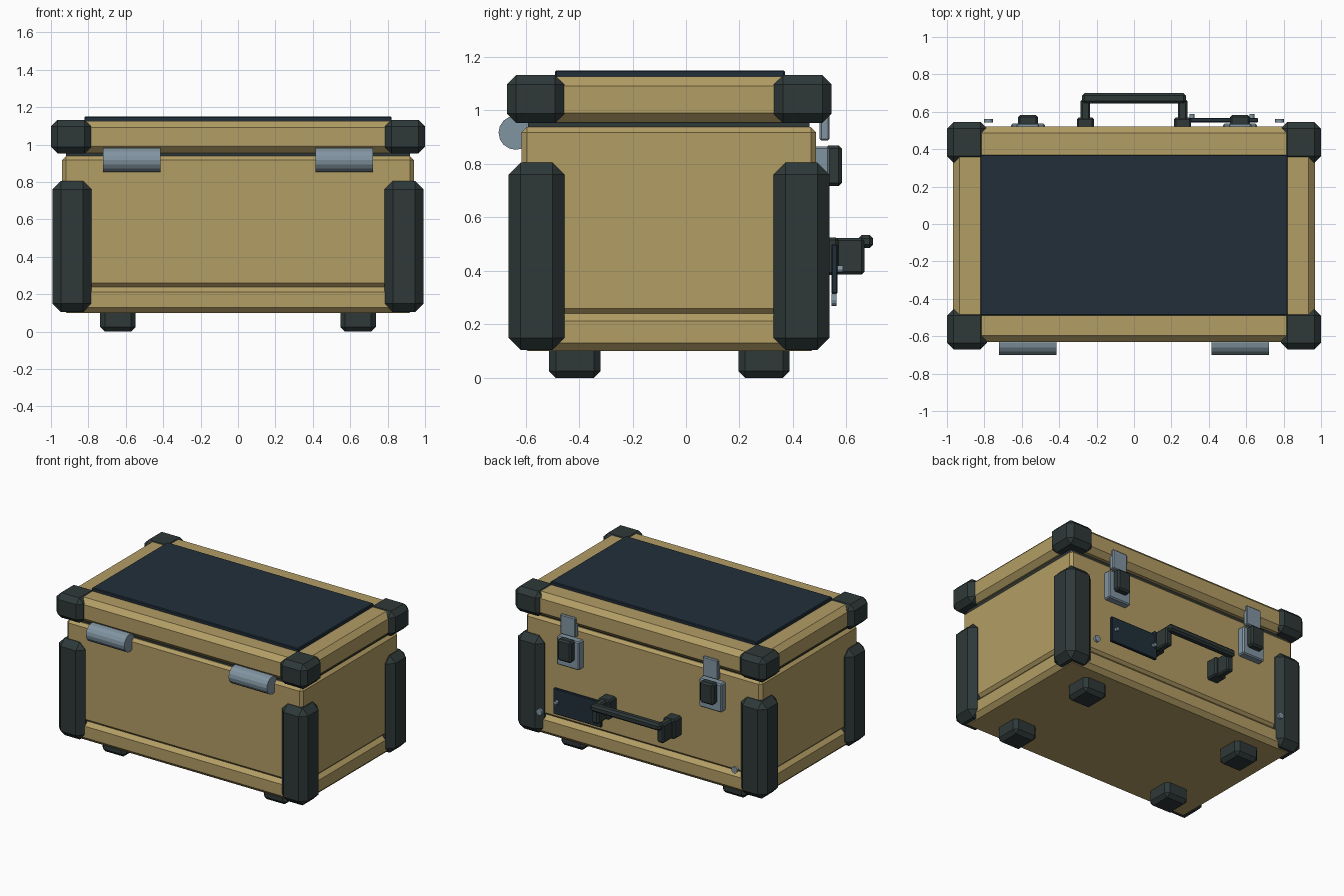
import bpy, bmesh
from math import pi
from mathutils import Matrix, Vector

if "Cube" in bpy.data.objects:
    bpy.data.objects.remove(bpy.data.objects["Cube"])


def material(name, rgb):
    m = bpy.data.materials.new(name)
    m.diffuse_color = (*rgb, 1)
    m.use_nodes = True
    m.node_tree.nodes["Principled BSDF"].inputs["Base Color"].default_value = m.diffuse_color
    return m


TAN = material("tan_shell", (0.45, 0.34, 0.13))
DARK = material("dark_rubber", (0.028, 0.04, 0.04))
NAVY = material("navy_panel", (0.015, 0.028, 0.042))
METAL = material("metal", (0.22, 0.30, 0.36))


def finish(name, bm, mat):
    mesh = bpy.data.meshes.new(name)
    bm.to_mesh(mesh)
    bm.free()
    mesh.materials.append(mat)
    ob = bpy.data.objects.new(name, mesh)
    bpy.context.collection.objects.link(ob)
    return ob


def box(name, x, y, z, mat, bevel=0.0):
    """Chamfered box from (min, max) ranges."""
    bm = bmesh.new()
    bmesh.ops.create_cube(bm, size=1)
    lo, hi = zip(*(sorted(r) for r in (x, y, z)))
    lo, hi = Vector(lo), Vector(hi)
    for v in bm.verts:
        v.co = Vector(a + (b - a) * (c + 0.5) for a, b, c in zip(lo, hi, v.co))
    if bevel:
        bmesh.ops.bevel(bm, geom=bm.edges[:], offset=bevel, segments=1,
                        affect='EDGES', profile=0.5)
    return finish(name, bm, mat)


def cylinder(name, centre, radius, depth, axis, mat, sides=16):
    bm = bmesh.new()
    bmesh.ops.create_cone(bm, cap_ends=True, segments=sides, radius1=radius,
                          radius2=radius, depth=depth)
    rot = Matrix.Rotation(pi / 2, 4, 'Y' if axis == 'X' else 'X')
    bm.transform(Matrix.Translation(centre) @ rot)
    return finish(name, bm, mat)


# Shell: base, body, gasket, lid and top panel
box("base", (-0.945, 0.945), (-0.622, 0.498), (0.10, 0.243), TAN, 0.03)
box("body", (-0.94, 0.94), (-0.615, 0.487), (0.24, 0.938), TAN, 0.02)
box("gasket", (-0.92, 0.92), (-0.59, 0.462), (0.92, 0.975), DARK)
box("lid", (-0.967, 0.967), (-0.632, 0.522), (0.956, 1.127), TAN, 0.035)
box("top_panel", (-0.822, 0.822), (-0.49, 0.37), (1.11, 1.15), NAVY, 0.005)

for side, s in (("left", -1), ("right", 1)):
    # Corner guards and feet
    for end, guard_y, lid_y, foot_y in (
            ("front", (-0.664, -0.455), (-0.67, -0.455), (-0.512, -0.32)),
            ("back", (0.328, 0.537), (0.328, 0.545), (0.196, 0.388))):
        tag = f"{end}_{side}"
        box(f"body_corner_{tag}", (s * 0.783, s * 0.992), guard_y,
            (0.105, 0.805), DARK, 0.045)
        box(f"lid_corner_{tag}", (s * 0.785, s), lid_y,
            (0.953, 1.132), DARK, 0.035)
        box(f"foot_{tag}", (s * 0.547, s * 0.737), foot_y,
            (0, 0.125), DARK, 0.025)

    # Hinge barrel on the front
    cylinder(f"hinge_{side}", (s * 0.568, -0.637, 0.917), 0.064, 0.305, 'X', METAL)

    # Latch on the back: plate, lever and hasp
    c = s * 0.567
    box(f"latch_plate_{side}", (c - 0.09, c + 0.09), (0.475, 0.537),
        (0.66, 0.865), METAL, 0.008)
    box(f"latch_lever_{side}", (c - 0.054, c + 0.054), (0.52, 0.583),
        (0.717, 0.87), DARK, 0.012)
    box(f"latch_hasp_{side}", (c - 0.06, c + 0.06), (0.5, 0.537),
        (0.888, 1.03), METAL, 0.006)

    # Handle mount and arm
    h = s * 0.26
    box(f"handle_mount_{side}", (h - 0.046, h + 0.046), (0.475, 0.57),
        (0.385, 0.525), DARK, 0.01)
    box(f"handle_arm_{side}", (h - 0.026, h + 0.026), (0.54, 0.667),
        (0.387, 0.523), DARK, 0.01)

    # Small back screw
    cylinder(f"back_screw_{side}", (s * 0.778, 0.553, 0.292), 0.023, 0.018, 'Y',
             METAL, 12)

# Handle grip
box("handle_grip", (-0.278, 0.278), (0.645, 0.70), (0.485, 0.535), DARK, 0.013)

# Blank plate beside the handle, held by two rivets
box("back_plate", (0.28, 0.663), (0.544, 0.567), (0.315, 0.50), NAVY, 0.004)
for i, x in enumerate((0.31, 0.63)):
    cylinder(f"plate_rivet_{i + 1}", (x, 0.575, 0.408), 0.013, 0.024, 'Y', METAL, 12)
